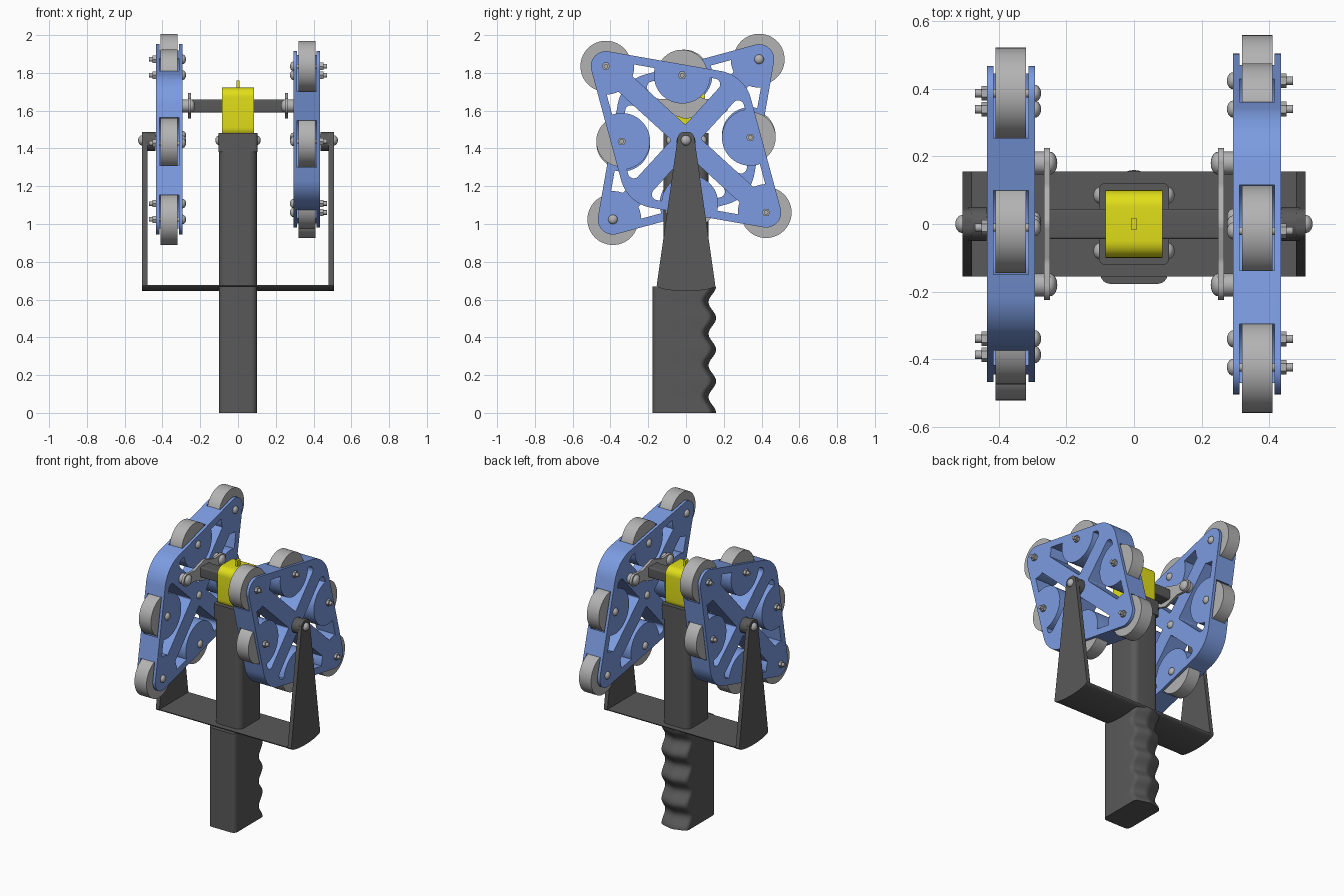
import bpy, bmesh, math
from mathutils import Vector, Matrix

if "Cube" in bpy.data.objects:
    bpy.data.objects.remove(bpy.data.objects["Cube"])


def material(name, col):
    m = bpy.data.materials.new(name)
    m.diffuse_color = (*col, 1)
    m.use_nodes = True
    m.node_tree.nodes["Principled BSDF"].inputs["Base Color"].default_value = m.diffuse_color
    return m


BLUE = material("blue", (0.20, 0.33, 0.75))
DARK = material("dark_grey", (0.10, 0.10, 0.10))
YELLOW = material("yellow", (0.75, 0.73, 0.01))
LIGHT = material("light_grey", (0.45, 0.45, 0.45))
ZC = 1.448            # height of the frame hubs


def finish(name, bm, mat, smooth=True):
    bmesh.ops.recalc_face_normals(bm, faces=bm.faces)
    me = bpy.data.meshes.new(name)
    bm.to_mesh(me)
    bm.free()
    ob = bpy.data.objects.new(name, me)
    bpy.context.collection.objects.link(ob)
    if mat:
        me.materials.append(mat)
    if smooth:
        shade(ob)
    return ob


def activate(ob):
    bpy.ops.object.select_all(action='DESELECT')
    ob.select_set(True)
    bpy.context.view_layer.objects.active = ob


def shade(ob):
    activate(ob)
    bpy.ops.object.shade_smooth_by_angle(angle=math.radians(35))


def round_poly(pts, radii, n=10):
    """Polygon with filleted corners."""
    out = []
    for i, p in enumerate(pts):
        p = Vector(p)
        a = (Vector(pts[i - 1]) - p).normalized()
        b = (Vector(pts[(i + 1) % len(pts)]) - p).normalized()
        r = radii[i]
        if r == 0:
            out.append(p)
            continue
        half = a.angle(b) / 2
        c = p + (a + b).normalized() * r / math.sin(half)
        s, e = p + a * r / math.tan(half) - c, p + b * r / math.tan(half) - c
        for k in range(n + 1):
            out.append(c + s.lerp(e, k / n).normalized() * r)
    return out


def prism(bm, prof, x0, x1):
    """Extrude a (y, z) profile along x."""
    f = bm.faces.new([bm.verts.new((x0, p[0], p[1])) for p in prof])
    new = bmesh.ops.extrude_face_region(bm, geom=[f])['geom']
    bmesh.ops.translate(bm, vec=(x1 - x0, 0, 0),
                        verts=[g for g in new if isinstance(g, bmesh.types.BMVert)])
    if f.is_valid is False or len([e for e in f.edges if len(e.link_faces) < 2]):
        bm.faces.new(f.verts)


def rod(bm, x0, x1, y, z, r, seg=32):
    mat = Matrix.Translation(((x0 + x1) / 2, y, z)) @ Matrix.Rotation(math.pi / 2, 4, 'Y')
    bmesh.ops.create_cone(bm, cap_ends=True, segments=seg, radius1=r, radius2=r,
                          depth=abs(x1 - x0), matrix=mat)


def dome(bm, x, y, z, r, h):
    mat = Matrix.Translation((x, y, z)) @ Matrix.Diagonal((h, r, r, 1))
    bmesh.ops.create_uvsphere(bm, u_segments=20, v_segments=12, radius=1, matrix=mat)


def rounded_box(name, lo, hi, axis, r, mat):
    """Box with the four edges along one axis rounded."""
    bm = bmesh.new()
    size, mid = Vector(hi) - Vector(lo), (Vector(hi) + Vector(lo)) / 2
    bmesh.ops.create_cube(bm, size=1, matrix=Matrix.Translation(mid) @ Matrix.Diagonal((*size, 1)))
    edges = [e for e in bm.edges if abs((e.verts[0].co - e.verts[1].co)[axis]) > 1e-4]
    bmesh.ops.bevel(bm, geom=edges, offset=r, segments=8, profile=0.5, affect='EDGES')
    return finish(name, bm, mat)


def subtract(ob, cutter):
    m = ob.modifiers.new("cut", 'BOOLEAN')
    m.operation, m.object, m.solver = 'DIFFERENCE', cutter, 'EXACT'
    activate(ob)
    bpy.ops.object.modifier_apply(modifier="cut")
    bpy.data.objects.remove(cutter)


# Wheel frame: rounded rhombus with X ribs, discs and wheel pockets
WHEELS = [(0.574, 0), (-0.574, 0)] + [(a * 0.244, b * 0.237) for a in (1, -1) for b in (1, -1)]


def wheel_discs(name, r, w):
    bm = bmesh.new()
    for u, v in WHEELS:
        rod(bm, -w, w, u, v, r, 48)
    return finish(name, bm, None, False)


def make_frame(name):
    bm = bmesh.new()
    prism(bm, round_poly([(0.723, 0), (0, 0.46), (-0.723, 0), (0, -0.46)],
                         [0.08, 0.2, 0.08, 0.2], 14), -0.071, 0.071)
    frame = finish(name, bm, BLUE, False)
    bm = bmesh.new()
    for a in (1, -1):
        for b in (1, -1):
            tri = [(0.055, 0.055), (0.553, 0.055), (0.055, 0.372)]
            prism(bm, round_poly([(a * u, b * v) for u, v in tri], [0.01, 0.01, 0.03], 6), -0.1, 0.1)
    holes = finish("holes", bm, None, False)
    subtract(holes, wheel_discs("discs", 0.15, 0.2))
    subtract(frame, holes)
    subtract(frame, wheel_discs("pockets", 0.141, 0.052))
    shade(frame)
    return frame


for side, s, ang in (("right", 1, 137.6), ("left", -1, 47.6)):
    frame = make_frame(side + "_wheel_frame")
    frame.location = (s * 0.364, 0, ZC)
    frame.rotation_euler.x = math.radians(ang)
    rot = Matrix.Rotation(math.radians(ang), 2)
    wheels, bolts = bmesh.new(), bmesh.new()
    for w in WHEELS:
        y, z = rot @ Vector(w)
        z += ZC
        rod(wheels, s * 0.32, s * 0.41, y, z, 0.135, 56)
        dome(bolts, s * 0.293, y, z, 0.025, 0.018)
        rod(bolts, s * 0.293, s * 0.47, y, z, 0.012, 16)
        rod(bolts, s * 0.434, s * 0.452, y, z, 0.022, 6)
    finish(side + "_wheels", wheels, LIGHT)
    finish(side + "_wheel_bolts", bolts, LIGHT)

    # Fork arm with boss and axle
    arm = round_poly([(-0.155, 0.675), (-0.04, 1.487), (0.04, 1.487), (0.155, 0.675)],
                     [0, 0.035, 0.035, 0])
    arm += [(0.155 * math.cos(t), 0.675 - 0.03 * math.sin(t))
            for t in [math.pi * k / 12 for k in range(1, 12)]]
    bm = bmesh.new()
    prism(bm, arm, s * 0.48, s * 0.507)
    finish(side + "_fork_arm", bm, DARK)
    bm = bmesh.new()
    rod(bm, s * 0.436, s * 0.49, 0, 1.436, 0.05)
    finish(side + "_fork_boss", bm, DARK)
    bm = bmesh.new()
    rod(bm, s * 0.285, s * 0.51, 0, 1.443, 0.02)
    dome(bm, s * 0.507, 0, 1.443, 0.027, 0.022)
    dome(bm, s * 0.293, 0, 1.443, 0.025, 0.018)
    finish(side + "_axle", bm, LIGHT)

    # Rocker plate with two pins on the crossbar
    bm = bmesh.new()
    prism(bm, round_poly([(-0.225, 1.58), (-0.11, 1.59), (0, 1.555), (0.11, 1.59), (0.225, 1.58),
                          (0.225, 1.67), (0.11, 1.66), (0, 1.695), (-0.11, 1.66), (-0.225, 1.67)],
                         [0.04, 0.05, 0.05, 0.05, 0.04] * 2, 8), s * 0.249, s * 0.266)
    for y in (-0.18, 0.18):
        rod(bm, s * 0.25, s * 0.296, y, 1.625, 0.034)
        dome(bm, s * 0.249, y, 1.625, 0.034, 0.022)
    finish(side + "_rocker", bm, LIGHT)

    # Bolts at the top of the column
    bm = bmesh.new()
    for y in (-0.08, 0.085):
        dome(bm, s * 0.1, y, 1.443, 0.025, 0.02)
    finish(side + "_column_bolts", bm, LIGHT)

# Fork base with curved underside
bm = bmesh.new()
prism(bm, [(0.155 * math.cos(t), 0.677 - 0.032 * math.sin(t))
           for t in [math.pi * k / 24 for k in range(25)]], -0.507, 0.507)
finish("fork_base", bm, DARK)

# Column, cap, sliding block and crossbar
rounded_box("column", (-0.1, -0.118, 0.65), (0.1, 0.118, 1.385), 2, 0.04, DARK)
rounded_box("column_cap", (-0.103, -0.12, 1.38), (0.103, 0.12, 1.483), 2, 0.015, DARK)
rounded_box("crossbar", (-0.255, -0.045, 1.59), (0.255, 0.045, 1.66), 0, 0.008, DARK)
rounded_box("sliding_block", (-0.085, -0.1, 1.46), (0.085, 0.1, 1.722), 0, 0.05, YELLOW)
rounded_box("block_tab", (-0.008, -0.018, 1.7), (0.008, 0.018, 1.76), 2, 0.002, YELLOW)

# Grip: lofted sections with finger waves on the back
bm = bmesh.new()
rings = []
for k in range(65):
    z = 0.67 * k / 64
    f = 0.142 + 0.02 * math.cos(2 * math.pi * z / 0.1675)
    sec = round_poly([(-0.1, -0.177), (0.1, -0.177), (0.1, f - 0.03), (0, f), (-0.1, f - 0.03)],
                     [0.03, 0.03, 0.03, 0.06, 0.03], 6)
    rings.append([bm.verts.new((p[0], p[1], z)) for p in sec])
for a, b in zip(rings, rings[1:]):
    for i in range(len(a)):
        bm.faces.new((a[i - 1], a[i], b[i], b[i - 1]))
bm.faces.new(rings[0])
bm.faces.new(rings[-1])
finish("grip", bm, DARK)
